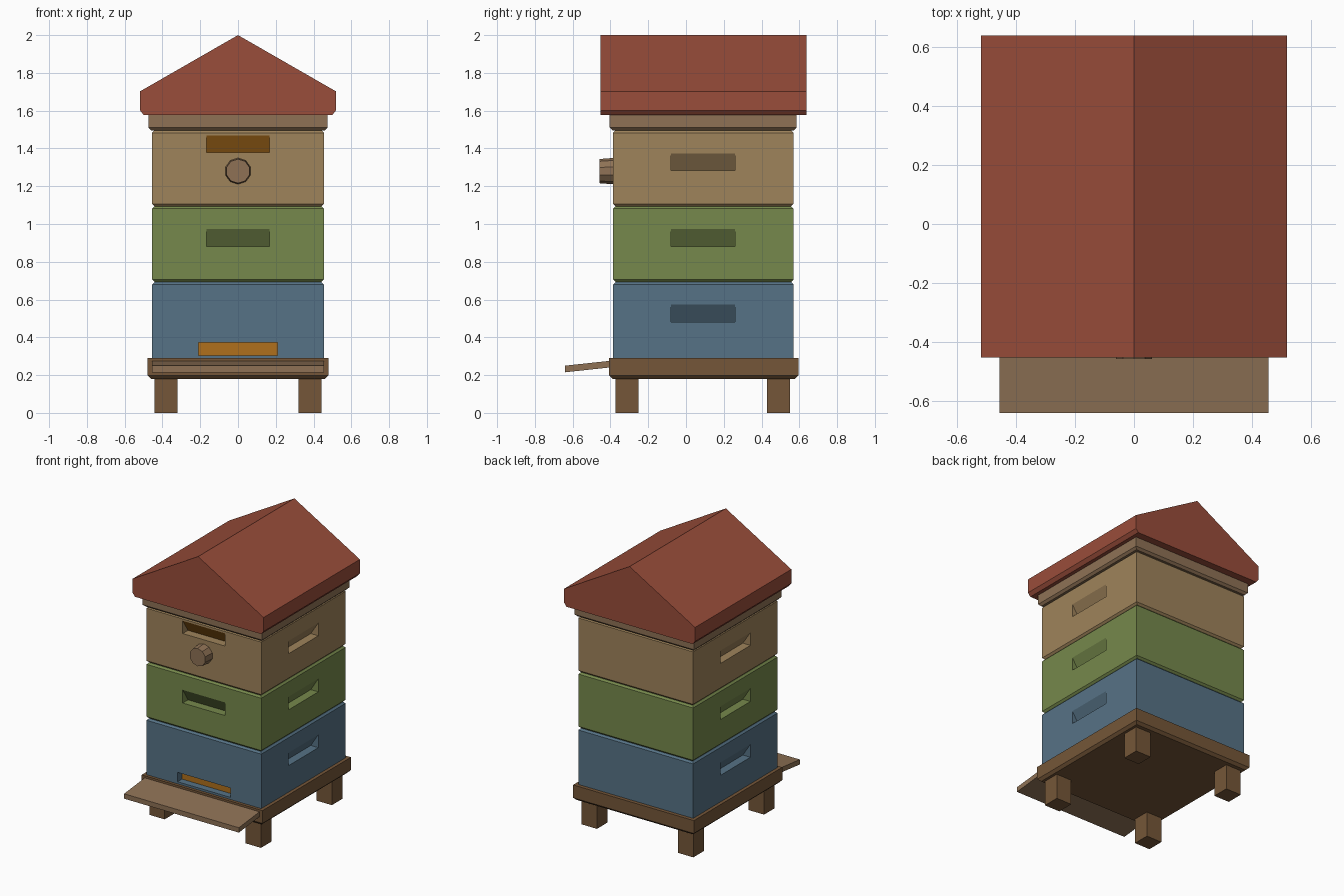
import bpy, bmesh, math
from mathutils import Matrix

if "Cube" in bpy.data.objects:
    bpy.data.objects.remove(bpy.data.objects["Cube"])


def mat(name, hexcol, gain=1.2):
    m = bpy.data.materials.new(name)
    rgb = [int(hexcol[i:i + 2], 16) / 255 for i in (0, 2, 4)]
    m.diffuse_color = [min(1, gain * c ** 2.2) for c in rgb] + [1]
    m.use_nodes = True
    m.node_tree.nodes["Principled BSDF"].inputs["Base Color"].default_value = m.diffuse_color
    return m


WOOD, PALE = mat("dark_wood", "6b5036"), mat("pale_wood", "82684f")
BLUE, GREEN, TAN = mat("blue", "50697a"), mat("green", "6c7d47"), mat("tan", "917854")
RED, HONEY = mat("red", "8c4838"), mat("honey", "a0661f")


def finish(bm, name, *mats):
    bmesh.ops.recalc_face_normals(bm, faces=bm.faces)
    me = bpy.data.meshes.new(name)
    bm.to_mesh(me)
    bm.free()
    for m in mats:
        me.materials.append(m)
    ob = bpy.data.objects.new(name, me)
    bpy.context.collection.objects.link(ob)
    return ob


def add_prism(bm, profile, axis, a, b):
    """Extrude an (x,z) profile along y, or a (y,z) profile along x."""
    def put(u, z, t):
        return bm.verts.new((t, u, z) if axis == 'X' else (u, t, z))
    r0 = [put(u, z, a) for u, z in profile]
    r1 = [put(u, z, b) for u, z in profile]
    bm.faces.new(r0)
    bm.faces.new(r1[::-1])
    n = len(profile)
    for i in range(n):
        j = (i + 1) % n
        bm.faces.new((r0[i], r0[j], r1[j], r1[i]))


def block(name, hx, y0, y1, z0, z1, m, low=0.0, top=0.0):
    """Box with chamfered lower and upper rims."""
    rings = [(z0, low)]
    if low:
        rings.append((z0 + low, 0))
    if top:
        rings.append((z1 - top, 0))
    rings.append((z1, top))
    bm = bmesh.new()
    loops = [[bm.verts.new(p) for p in ((-hx + c, y0 + c, z), (hx - c, y0 + c, z),
                                        (hx - c, y1 - c, z), (-hx + c, y1 - c, z))]
             for z, c in rings]
    bm.faces.new(loops[0])
    bm.faces.new(loops[-1])
    for a, b in zip(loops, loops[1:]):
        for i in range(4):
            j = (i + 1) % 4
            bm.faces.new((a[i], a[j], b[j], b[i]))
    return finish(bm, name, m)


HX, Y0, Y1 = 0.455, -0.386, 0.569   # hive box footprint
DEPTH = 0.06


def hive_box(name, z0, z1, m, low, side_z, front=None, flat=False, honey=False):
    """Box with sloped hand holds on both sides and an optional front slot."""
    ob = block(name, HX, Y0, Y1, z0, z1, m, low, 0.012)
    bm = bmesh.new()
    lo, hi = side_z
    for s in (-1, 1):
        add_prism(bm, [(s * (HX + .02), lo), (s * (HX - DEPTH), lo),
                       (s * HX, hi), (s * (HX + .02), hi)], 'Y', -0.08, 0.26)
    if front:
        w, lo, hi = front
        add_prism(bm, [(Y0 - .02, lo), (Y0 + (.05 if flat else DEPTH), lo),
                       (Y0 + (.05 if flat else 0), hi), (Y0 - .02, hi)], 'X', -w, w)
    cutter = finish(bm, name + "_cutter", m)
    mod = ob.modifiers.new("recesses", 'BOOLEAN')
    mod.operation, mod.solver, mod.object = 'DIFFERENCE', 'EXACT', cutter
    dg = bpy.context.evaluated_depsgraph_get()
    me = bpy.data.meshes.new_from_object(ob.evaluated_get(dg))
    ob.modifiers.clear()
    ob.data = me
    bpy.data.objects.remove(cutter)
    # honey coloured back of the front slot
    me.materials.clear()
    me.materials.append(m)
    me.materials.append(HONEY)
    for p in me.polygons:
        c = p.center
        p.material_index = int(honey and Y0 + .01 < c.y < Y0 + .08
                               and abs(c.x) < .1 and p.normal.y < -.5)
    return ob


# Legs
for fy, y in (("front", -0.312), ("back", 0.49)):
    for sx, x in (("left", -0.382), ("right", 0.382)):
        block(f"{fy}_{sx}_leg", 0.061, y - .06, y + .06, 0, 0.19, WOOD).location.x = x

# Floor and sloping landing board
block("floor_base", 0.479, -0.407, 0.595, 0.18, 0.29, WOOD, low=0.018)
bm = bmesh.new()
add_prism(bm, [(-0.64, 0.215), (-0.39, 0.242), (-0.39, 0.277), (-0.64, 0.25)], 'X', -.455, .455)
finish(bm, "landing_board", PALE)

# Three stacked boxes
hive_box("lower_box", 0.29, 0.692, BLUE, 0, (0.48, 0.573), (0.209, 0.305, 0.372), True, True)
hive_box("middle_box", 0.692, 1.093, GREEN, 0.014, (0.88, 0.974), (0.168, 0.88, 0.974))
hive_box("upper_box", 1.093, 1.495, TAN, 0.014, (1.282, 1.374), (0.168, 1.378, 1.469), False, True)

# Tapered ten-sided front knob
bm = bmesh.new()
bmesh.ops.create_cone(bm, cap_ends=True, segments=10, radius1=0.071, radius2=0.064, depth=0.09,
                      matrix=Matrix.Translation((0, -0.413, 1.28)) @ Matrix.Rotation(math.pi / 2, 4, 'X'))
finish(bm, "front_knob", PALE)

# Inner cover and gabled roof
block("inner_cover", 0.474, -0.404, 0.586, 1.495, 1.58, PALE, low=0.015)
bm = bmesh.new()
add_prism(bm, [(-.5, 1.578), (.5, 1.578), (.519, 1.602), (.519, 1.702), (0, 2.0),
               (-.519, 1.702), (-.519, 1.602)], 'Y', -0.452, 0.639)
finish(bm, "roof", RED)
